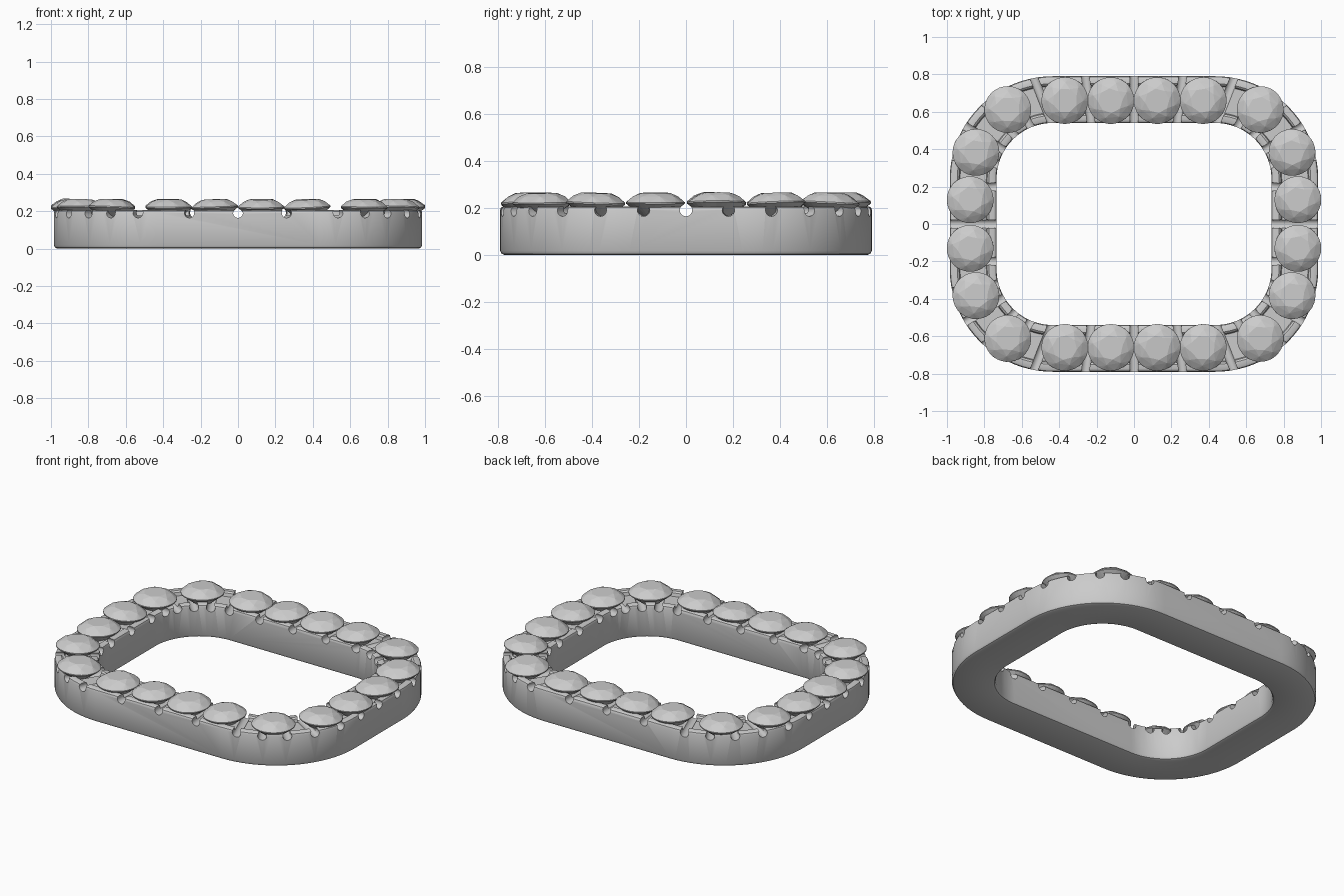
import bpy, bmesh, math, random
from mathutils import Vector, Matrix

if "Cube" in bpy.data.objects:
    bpy.data.objects.remove(bpy.data.objects["Cube"])

random.seed(4)
CX, CY, R = 0.435, 0.24, 0.425   # corner centres and centreline corner radius


def new_object(name, bm):
    bmesh.ops.recalc_face_normals(bm, faces=bm.faces[:])
    me = bpy.data.meshes.new(name)
    bm.to_mesh(me)
    bm.free()
    ob = bpy.data.objects.new(name, me)
    bpy.context.collection.objects.link(ob)
    return ob


def rounded_loop(offset, z, n=20):
    pts = []
    for k, (sx, sy) in enumerate([(1, 1), (-1, 1), (-1, -1), (1, -1)]):
        for i in range(n + 1):
            a = math.pi / 2 * (k + i / n)
            r = R + offset
            pts.append((sx * CX + r * math.cos(a), sy * CY + r * math.sin(a), z))
    return pts


# Band: cross-section (offset, height) swept round the rounded rectangle,
# with a shallow channel between two raised rails on top
half = [(0.105, 0.0), (0.118, 0.005), (0.125, 0.018), (0.125, 0.19),
        (0.121, 0.201), (0.112, 0.206), (0.085, 0.206), (0.075, 0.198), (0.07, 0.178)]
profile = half + [(-d, z) for d, z in reversed(half)]
bm = bmesh.new()
rings = [[bm.verts.new(p) for p in rounded_loop(d, z)] for d, z in profile]
for j, a in enumerate(rings):
    b = rings[(j + 1) % len(rings)]
    for i in range(len(a)):
        k = (i + 1) % len(a)
        bm.faces.new((a[i], a[k], b[k], b[i]))
band = new_object("band", bm)

# Round grooves across the band between the stones: outer point, inner point
grooves = [((0, .79), (0, .54)), ((.985, 0), (.735, 0)),
           ((.26, .79), (.23, .54)), ((.535, .78), (.44, .54)),
           ((.68, .732), (.55, .515)), ((.80, .652), (.63, .465)),
           ((.905, .525), (.69, .39)), ((.98, .365), (.73, .32)),
           ((.985, .18), (.735, .20))]
bm = bmesh.new()
done = set()
for o, i in grooves:
    for sx in (1, -1):
        for sy in (1, -1):
            a = Vector((o[0] * sx, o[1] * sy, 0.19))
            b = Vector((i[0] * sx, i[1] * sy, 0.19))
            key = (round(a.x, 3) + 0.0, round(a.y, 3) + 0.0)
            if key in done:
                continue
            done.add(key)
            d = (a - b).normalized()
            m = Matrix.Translation((a + b) / 2) @ d.to_track_quat('Z', 'Y').to_matrix().to_4x4()
            bmesh.ops.create_cone(bm, cap_ends=True, segments=20, radius1=0.026,
                                  radius2=0.026, depth=(a - b).length + 0.07, matrix=m)
cutter = new_object("groove_cutter", bm)
cutter.hide_render = True
mod = band.modifiers.new("grooves", 'BOOLEAN')
mod.operation = 'DIFFERENCE'
mod.solver = 'EXACT'
mod.use_self = True
mod.object = cutter
bpy.context.view_layer.objects.active = band
band.select_set(True)
bpy.ops.object.modifier_apply(modifier=mod.name)
bpy.data.objects.remove(cutter)
bpy.ops.object.shade_smooth_by_angle(angle=math.radians(30))


# Round brilliant-cut stone as the hull of its facet corners
def ring(bm, n, r, z, turn=0.0):
    for i in range(n):
        a = 2 * math.pi * (i + turn) / n
        bm.verts.new((r * math.cos(a), r * math.sin(a), z))


bm = bmesh.new()
ring(bm, 8, 0.066, 0.042)
ring(bm, 8, 0.097, 0.028, 0.5)
ring(bm, 32, 0.125, 0.003)
ring(bm, 32, 0.125, -0.003)
ring(bm, 8, 0.05, -0.06, 0.5)
bm.verts.new((0, 0, -0.1))
bmesh.ops.convex_hull(bm, input=bm.verts[:])
bmesh.ops.dissolve_limit(bm, angle_limit=math.radians(1), verts=bm.verts[:], edges=bm.edges[:])
first = new_object("stone", bm)
stone_mesh = first.data
bpy.data.objects.remove(first)

# Stones set round the band, each with a very slight tilt
count = 0
for x, y in [(.124, .66), (.37, .66), (.675, .612), (.845, .383), (.876, .13)]:
    for sx in (1, -1):
        for sy in (1, -1):
            count += 1
            ob = bpy.data.objects.new("stone_%02d" % count, stone_mesh)
            ob.location = (x * sx, y * sy, 0.221)
            ob.rotation_euler = (random.uniform(-.06, .06), random.uniform(-.03, .03),
                                 random.uniform(0, 6.28))
            bpy.context.collection.objects.link(ob)
